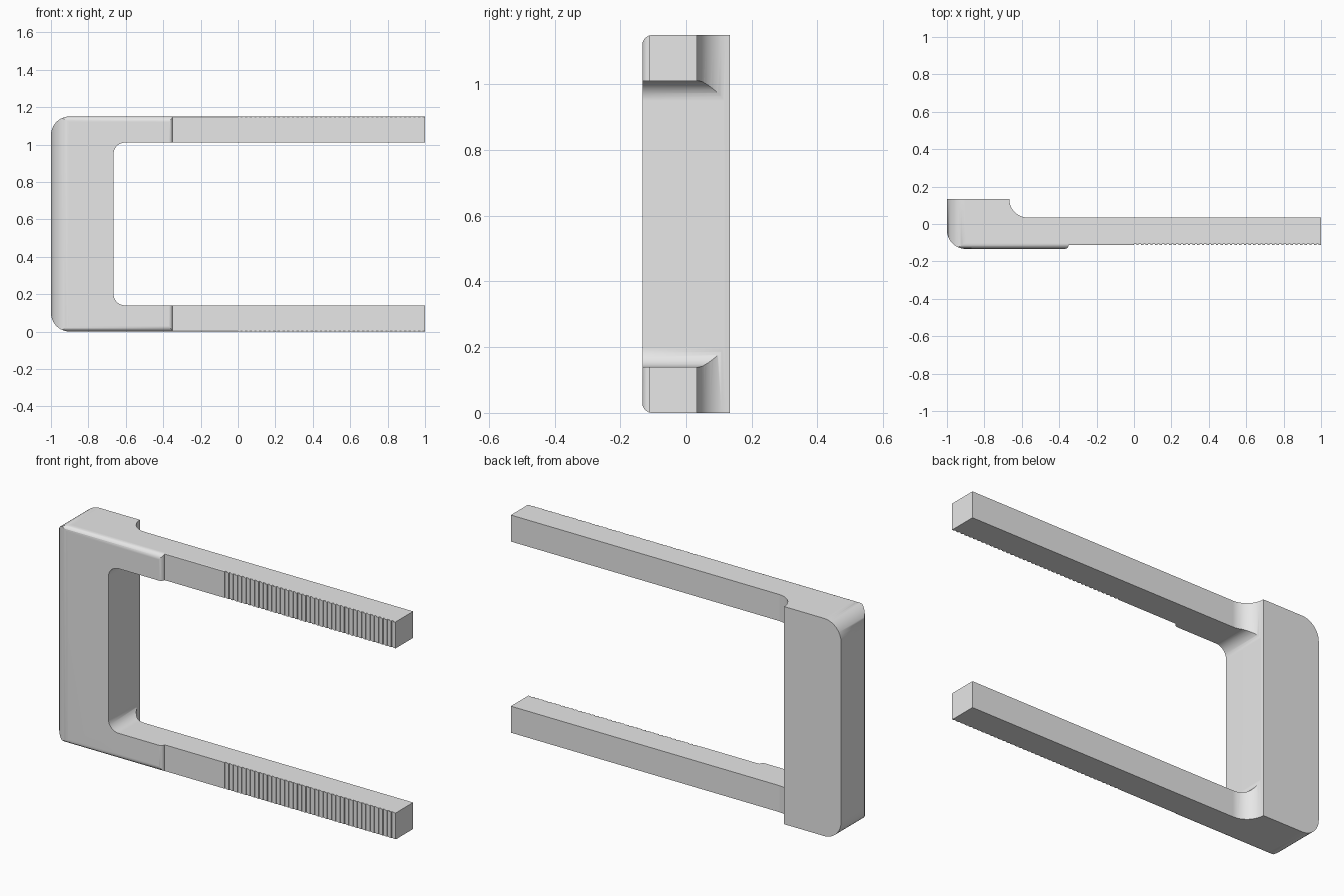
import bpy, bmesh, math

cube = bpy.data.objects.get("Cube")
if cube:
    bpy.data.objects.remove(cube, do_unlink=True)

H = 1.15      # total height
D = 0.133     # half depth
ARM = 0.14    # arm height
FRONT = -0.113  # front plane of the arms

grey = bpy.data.materials.new("light_grey")
grey.use_nodes = True
grey.diffuse_color = (0.8, 0.8, 0.8, 1)
grey.node_tree.nodes["Principled BSDF"].inputs["Base Color"].default_value = (0.8, 0.8, 0.8, 1)


def arc(cx, cy, r, start, end, n=12):
    """Points on an arc, angles in degrees."""
    angles = [math.radians(start + (end - start) * i / n) for i in range(n + 1)]
    return [(cx + r * math.cos(a), cy + r * math.sin(a)) for a in angles]


def prism(name, profile, low, high, place):
    """Extrude a 2D profile from low to high; place maps (u, v, w) to x, y, z."""
    bm = bmesh.new()
    face = bm.faces.new([bm.verts.new(place(u, v, low)) for u, v in profile])
    extruded = bmesh.ops.extrude_face_region(bm, geom=[face])["geom"]
    for v in (g for g in extruded if isinstance(g, bmesh.types.BMVert)):
        i = place(0, 0, 1).index(1)
        v.co[i] = high
    bmesh.ops.recalc_face_normals(bm, faces=bm.faces[:])
    mesh = bpy.data.meshes.new(name)
    bm.to_mesh(mesh)
    bm.free()
    mesh.materials.append(grey)
    obj = bpy.data.objects.new(name, mesh)
    bpy.context.collection.objects.link(obj)
    return obj


# Front outline: a C shape with rounded outer and inner corners
outline = (arc(-0.9, 0.1, 0.1, 180, 270) + [(1, 0), (1, ARM)]
           + arc(-0.605, ARM + 0.06, 0.06, 270, 180)
           + arc(-0.605, H - ARM - 0.06, 0.06, 180, 90)
           + [(1, H - ARM), (1, H)] + arc(-0.9, H - 0.1, 0.1, 90, 180))
frame = prism("clamp_frame", outline, -0.3, 0.3, lambda u, v, w: (u, w, v))

# Plan outline: thick grip, front step, ribbed arm faces, hollow fillet behind
ribs = []
count = 40
pitch = 1 / count
for i in range(count):
    x = i * pitch
    ribs += [(x, FRONT), (x, FRONT + 0.005),
             (x + pitch / 2, FRONT + 0.005), (x + pitch / 2, FRONT)]
plan = (arc(-0.9, -D + 0.1, 0.1, 180, 270)
        + arc(-0.37, -D + 0.02, 0.02, 270, 360, 5)
        + ribs + [(1.1, FRONT), (1.1, 0.034)]
        + arc(-0.567, 0.134, 0.1, 270, 180) + [(-0.667, D), (-1, D)])
plan_cutter = prism("plan_cutter", plan, -0.1, H + 0.1, lambda u, v, w: (u, v, w))

# Side outline: small rounding on the top and bottom front edges
side = ([(0.3, 0)] + arc(-D + 0.03, 0.03, 0.03, 270, 180)
        + arc(-D + 0.03, H - 0.03, 0.03, 180, 90) + [(0.3, H)])
side_cutter = prism("side_cutter", side, -1.2, 1.2, lambda u, v, w: (w, u, v))

# Keep only what all three outlines share
bpy.context.view_layer.objects.active = frame
for cutter in (plan_cutter, side_cutter):
    mod = frame.modifiers.new("shape", "BOOLEAN")
    mod.operation = "INTERSECT"
    mod.solver = "EXACT"
    mod.object = cutter
    bpy.ops.object.modifier_apply(modifier=mod.name)
    bpy.data.objects.remove(cutter, do_unlink=True)

# Smooth fillets with crisp edges
bpy.ops.object.select_all(action="DESELECT")
frame.select_set(True)
bpy.ops.object.shade_smooth_by_angle(angle=math.radians(30))
weighted = frame.modifiers.new("flat_face_normals", "WEIGHTED_NORMAL")
weighted.keep_sharp = True
